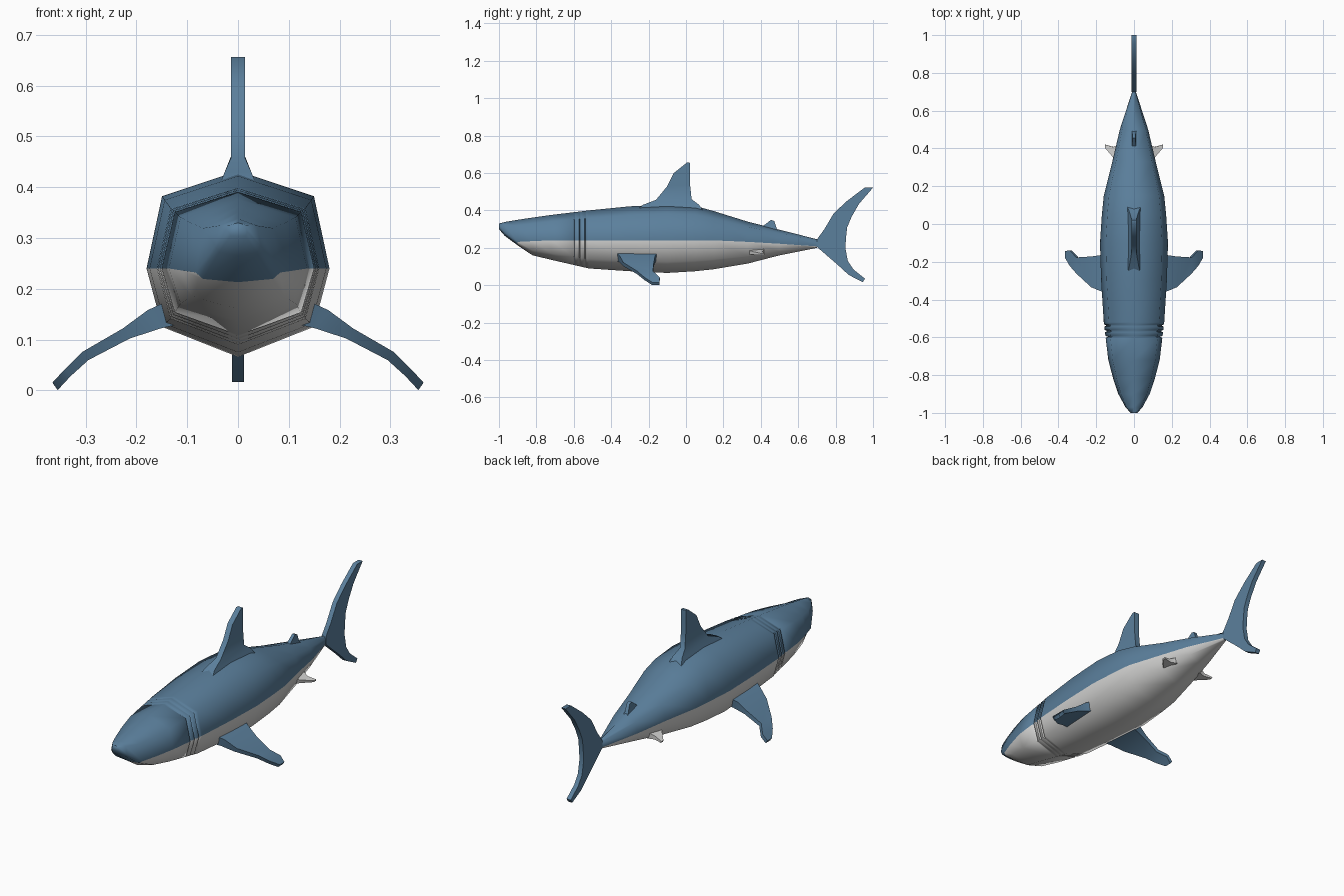
import bpy, bmesh, math
from mathutils import Vector


def material(name, rgb):
    m = bpy.data.materials.new(name)
    m.diffuse_color = (*rgb, 1)
    return m


BLUE = material("slate_blue", (0.105, 0.215, 0.335))
WHITE = material("belly_white", (0.65, 0.65, 0.64))


def loft(name, rings, mats, angle, pick=None):
    """Skin closed rings of equal length; pick(ring, side) gives the material slot."""
    bm = bmesh.new()
    rows = [[bm.verts.new(p) for p in ring] for ring in rings]
    n = len(rows[0])
    for i in range(len(rows) - 1):
        for j in range(n):
            k = (j + 1) % n
            f = bm.faces.new((rows[i][j], rows[i][k], rows[i + 1][k], rows[i + 1][j]))
            f.material_index = pick(i, j) if pick else 0
    bm.faces.new(rows[0])
    bm.faces.new(rows[-1])
    bmesh.ops.recalc_face_normals(bm, faces=bm.faces)
    me = bpy.data.meshes.new(name)
    bm.to_mesh(me)
    bm.free()
    for m in mats:
        me.materials.append(m)
    ob = bpy.data.objects.new(name, me)
    bpy.context.collection.objects.link(ob)
    bpy.context.view_layer.objects.active = ob
    ob.select_set(True)
    bpy.ops.object.shade_smooth_by_angle(angle=math.radians(angle))
    ob.select_set(False)
    return ob


# Body stations: y, top z, colour line z, bottom z, half width
STATIONS = [
    (-1.00, 0.330, 0.312, 0.300, 0.018),
    (-0.97, 0.338, 0.285, 0.265, 0.045),
    (-0.90, 0.350, 0.232, 0.213, 0.083),
    (-0.82, 0.362, 0.236, 0.160, 0.110),
    (-0.72, 0.376, 0.240, 0.136, 0.136),
    (-0.52, 0.400, 0.240, 0.090, 0.160),
    (-0.30, 0.422, 0.240, 0.075, 0.174),
    (-0.10, 0.432, 0.240, 0.066, 0.180),
    (0.05, 0.424, 0.240, 0.075, 0.170),
    (0.15, 0.396, 0.240, 0.086, 0.160),
    (0.33, 0.340, 0.232, 0.116, 0.115),
    (0.50, 0.297, 0.222, 0.160, 0.075),
    (0.70, 0.246, 0.208, 0.200, 0.010),
]


def station(y):
    for a, b in zip(STATIONS, STATIONS[1:]):
        if a[0] <= y <= b[0]:
            t = (y - a[0]) / (b[0] - a[0])
            return tuple(p + (q - p) * t for p, q in zip(a, b))


def body_ring(s, pinch=1.0):
    y, top, mid, bot, w = s
    up, low = mid + (top - mid) * 0.74, mid + (bot - mid) * 0.66
    w *= pinch
    return [(0, y, top), (w * 0.83, y, up), (w, y, mid), (w * 0.83, y, low),
            (0, y, bot), (-w * 0.83, y, low), (-w, y, mid), (-w * 0.83, y, up)]


# Gill slits are narrow pinched rings between the stations
cuts = [(s[0], 1.0) for s in STATIONS]
for g in (-0.597, -0.567, -0.537):
    cuts += [(g - 0.006, 1.0), (g, 0.92), (g + 0.006, 1.0)]
cuts.sort()
loft("body", [body_ring(station(y), p) for y, p in cuts], [BLUE, WHITE], 66,
     lambda i, j: 1 if i >= 2 and 2 <= j <= 5 else 0)


def upright_fin(name, sections):
    """Sections: lead y, lead z, trail y, trail z, half thickness."""
    rings = [[(-t, ly, lz), (t, ly, lz), (t, ty, tz), (-t, ty, tz)]
             for ly, lz, ty, tz, t in sections]
    return loft(name, rings, [BLUE], 50)


upright_fin("dorsal_fin", [
    (-0.26, 0.405, 0.09, 0.400, 0.036),
    (-0.23, 0.430, 0.07, 0.430, 0.026),
    (-0.16, 0.457, 0.03, 0.460, 0.014),
    (-0.10, 0.530, 0.022, 0.535, 0.014),
    (-0.065, 0.600, 0.022, 0.605, 0.014),
    (0.005, 0.656, 0.020, 0.656, 0.014)])

upright_fin("rear_dorsal_fin", [
    (0.39, 0.300, 0.50, 0.285, 0.014),
    (0.41, 0.315, 0.485, 0.305, 0.010),
    (0.455, 0.350, 0.472, 0.343, 0.008)])

upright_fin("tail_fin", [
    (0.945, 0.017, 0.957, 0.035, 0.012),
    (0.870, 0.055, 0.895, 0.085, 0.012),
    (0.810, 0.110, 0.865, 0.130, 0.012),
    (0.700, 0.205, 0.852, 0.200, 0.012),
    (0.700, 0.245, 0.856, 0.260, 0.012),
    (0.740, 0.300, 0.862, 0.310, 0.012),
    (0.790, 0.385, 0.885, 0.365, 0.012),
    (0.860, 0.450, 0.925, 0.435, 0.012),
    (0.955, 0.522, 1.000, 0.522, 0.012)])


def side_fins(name, sections, mat, tilt):
    """Sections: x, z, lead y, trail y, half thickness; built on both sides."""
    up = Vector((math.sin(tilt), 0, math.cos(tilt)))
    for side, s in (("left", -1), ("right", 1)):
        rings = []
        for x, z, ly, ty, t in sections:
            pts = [Vector((x, y, z)) + up * d
                   for y, d in ((ly, -t), (ly, t), (ty, t), (ty, -t))]
            rings.append([(p.x * s, p.y, p.z) for p in pts])
        loft(f"{side}_{name}", rings, [mat], 50)


side_fins("pectoral_fin", [
    (0.130, 0.152, -0.37, -0.150, 0.026),
    (0.165, 0.140, -0.355, -0.165, 0.022),
    (0.220, 0.112, -0.335, -0.172, 0.012),
    (0.300, 0.068, -0.262, -0.177, 0.010),
    (0.335, 0.035, -0.222, -0.140, 0.009),
    (0.360, 0.008, -0.180, -0.143, 0.009)], BLUE, math.radians(35))

side_fins("pelvic_fin", [
    (0.075, 0.180, 0.31, 0.420, 0.016),
    (0.110, 0.172, 0.355, 0.408, 0.009),
    (0.152, 0.166, 0.402, 0.420, 0.004)], WHITE, math.radians(15))
